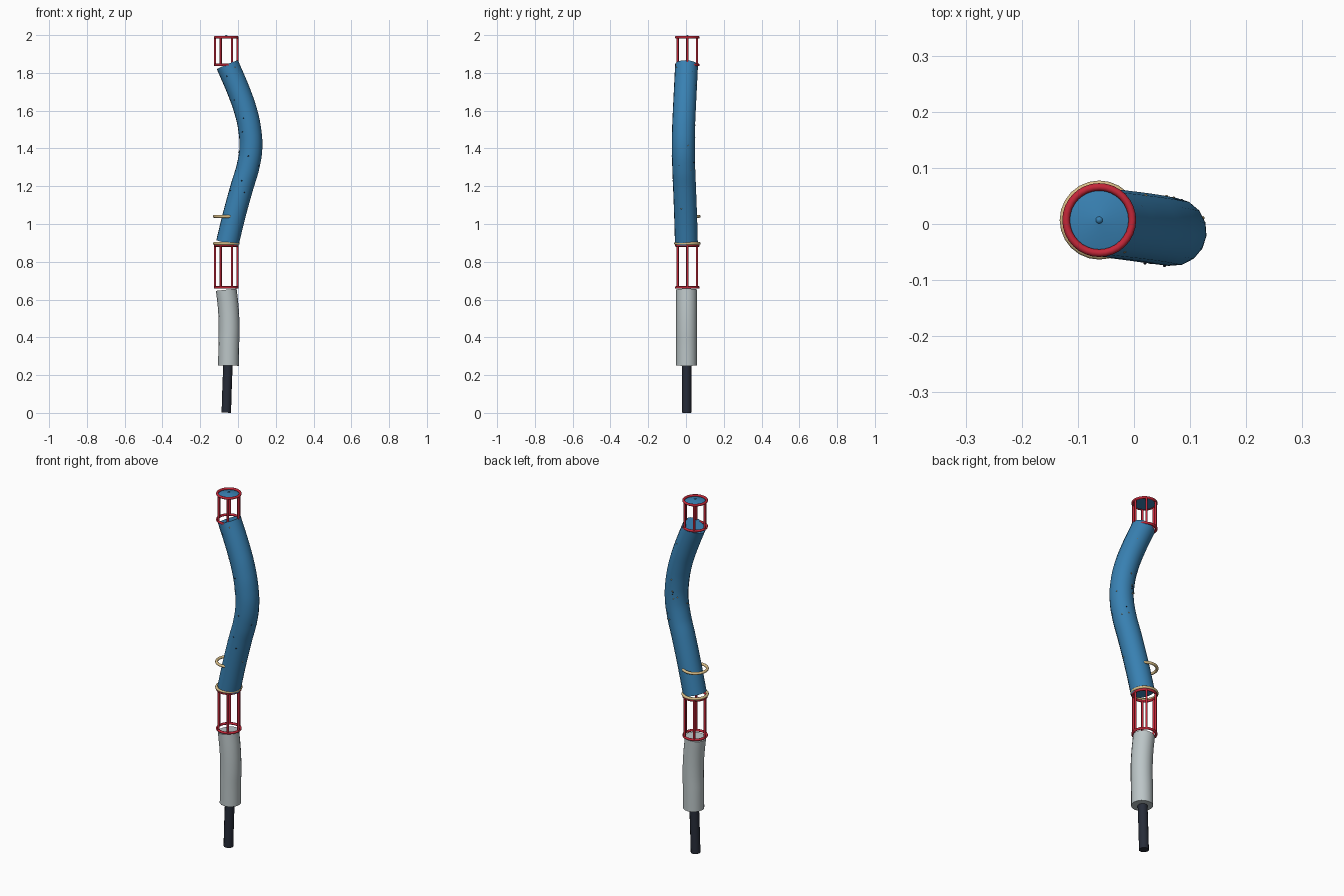
import bpy, math, random
from mathutils import Vector

if "Cube" in bpy.data.objects:
    bpy.data.objects.remove(bpy.data.objects["Cube"])

random.seed(4)
CX, CY = -0.062, 0.007


def mat(name, col):
    m = bpy.data.materials.new(name)
    m.diffuse_color = (*col, 1)
    m.use_nodes = True
    m.node_tree.nodes["Principled BSDF"].inputs["Base Color"].default_value = m.diffuse_color
    return m


BLUE = mat("blue", (0.04, 0.22, 0.45))
RED = mat("red", (0.55, 0.02, 0.04))
SAND = mat("sand", (0.70, 0.52, 0.25))
DARK = mat("dark", (0.02, 0.025, 0.04))
GREY = mat("pale_grey", (0.50, 0.56, 0.57))


def finish(name, m):
    o = bpy.context.object
    o.name = name
    o.data.materials.clear()
    o.data.materials.append(m)
    bpy.ops.object.shade_smooth_by_angle(angle=math.radians(40))
    return o


def tube(name, pts, r, m, res=6):
    """Capped round tube swept along a smooth path."""
    cu = bpy.data.curves.new(name, 'CURVE')
    cu.dimensions = '3D'
    cu.bevel_depth = r
    cu.bevel_resolution = res
    cu.use_fill_caps = True
    cu.resolution_u = 6
    s = cu.splines.new('BEZIER')
    s.bezier_points.add(len(pts) - 1)
    for b, p in zip(s.bezier_points, pts):
        b.co = p
        b.handle_left_type = b.handle_right_type = 'AUTO'
    o = bpy.data.objects.new(name, cu)
    bpy.context.collection.objects.link(o)
    bpy.ops.object.select_all(action='DESELECT')
    o.select_set(True)
    bpy.context.view_layer.objects.active = o
    bpy.ops.object.convert(target='MESH')
    return finish(name, m)


def ring(name, z, R, r, m, seg=32):
    bpy.ops.mesh.primitive_torus_add(major_radius=R, minor_radius=r, major_segments=seg,
                                     minor_segments=10, location=(CX, CY, z))
    return finish(name, m)


def cage(name, z0, z1, n=6):
    """Two rings joined by upright bars."""
    ring(name + "_lower_ring", z0, 0.059, 0.0068, RED)
    ring(name + "_upper_ring", z1, 0.059, 0.0068, RED)
    for i in range(n):
        a = 2 * math.pi * i / n
        bpy.ops.mesh.primitive_cylinder_add(
            vertices=10, radius=0.006, depth=z1 - z0,
            location=(CX + 0.059 * math.cos(a), CY + 0.059 * math.sin(a), (z0 + z1) / 2))
        finish(f"{name}_bar_{i}", RED)


# Lower shaft and pale sleeve
tube("shaft", [(-0.062, 0.003, 0.001), (-0.058, 0.003, 0.13), (-0.053, 0.003, 0.26)], 0.025, DARK, 4)
tube("sleeve", [(-0.050, 0.003, 0.25), (-0.049, 0.003, 0.35), (-0.047, 0.003, 0.45),
                (-0.051, 0.003, 0.55), (-0.062, 0.003, 0.652)], 0.055, GREY)

# Bent main body
path = [(-0.056, 0.002, 0.90), (-0.022, -0.002, 1.04), (0.022, -0.008, 1.20),
        (0.052, -0.012, 1.30), (0.068, -0.014, 1.40), (0.062, -0.013, 1.50),
        (0.040, -0.009, 1.60), (0.005, -0.004, 1.70), (-0.056, 0.003, 1.843)]
tube("body", path, 0.061, BLUE)

# Red cages
cage("lower_cage", 0.664, 0.886)
cage("upper_cage", 1.842, 1.988)

# Sand coloured bands
ring("band_lower", 0.897, 0.063, 0.0075, SAND, 24)
ring("band_upper", 1.04, 0.063, 0.0075, SAND, 24)

# Top cap with small tip
bpy.ops.mesh.primitive_cone_add(vertices=32, radius1=0.055, radius2=0.007, depth=0.012,
                                location=(CX, CY, 1.990))
finish("top_cap", BLUE)
bpy.ops.mesh.primitive_uv_sphere_add(segments=12, ring_count=8, radius=0.007, location=(CX, CY, 1.993))
finish("cap_tip", BLUE)

# Tiny studs scattered over the body
for i in range(26):
    k = random.randrange(1, len(path) - 1)
    t, a = random.random(), random.uniform(0, 2 * math.pi)
    c = Vector(path[k]).lerp(Vector(path[k + 1]), t * 0.95)
    c += Vector((math.cos(a), math.sin(a), 0)) * 0.061
    bpy.ops.mesh.primitive_ico_sphere_add(subdivisions=1, radius=0.0035, location=c)
    finish(f"stud_{i}", SAND if i % 2 else DARK)
